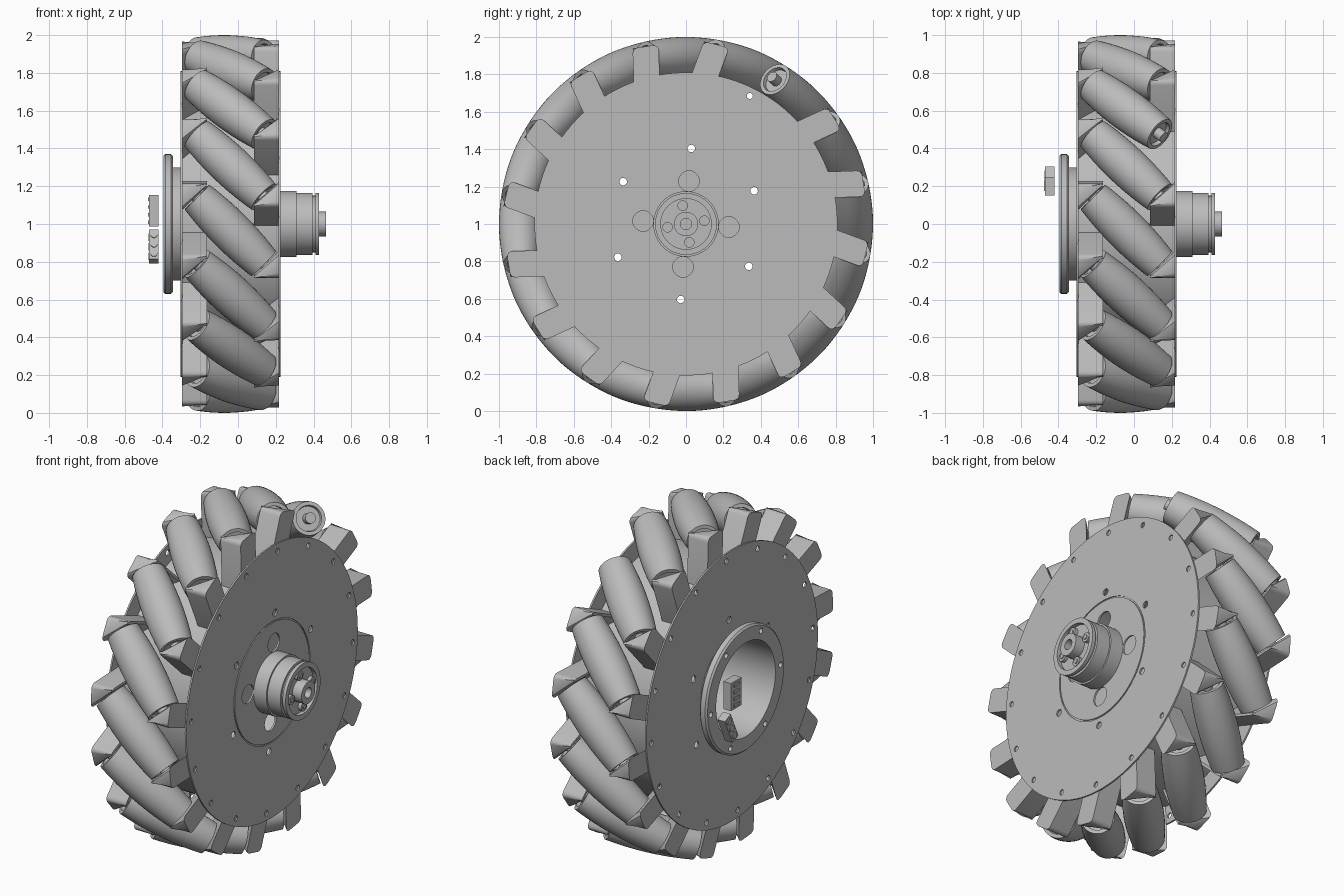
import bpy, bmesh
from math import radians, cos, sin, sqrt, pi
from mathutils import Matrix, Vector

cube = bpy.data.objects.get("Cube")
if cube:
    bpy.data.objects.remove(cube, do_unlink=True)

grey = bpy.data.materials.new("metal_grey")
grey.use_nodes = True
colour = (0.5, 0.5, 0.5, 1)
grey.diffuse_color = colour
grey.node_tree.nodes["Principled BSDF"].inputs["Base Color"].default_value = colour

AXLE = Matrix.Translation((0, 0, 1))
MID = -0.04      # middle plane of the wheel
COUNT = 16
STEP = 360 / COUNT


def add_object(name, bm, matrix=AXLE):
    bmesh.ops.recalc_face_normals(bm, faces=bm.faces[:])
    mesh = bpy.data.meshes.new(name)
    bm.to_mesh(mesh)
    bm.free()
    mesh.materials.append(grey)
    ob = bpy.data.objects.new(name, mesh)
    bpy.context.collection.objects.link(ob)
    ob.matrix_world = matrix
    return ob


def smooth(ob, angle=35):
    bpy.ops.object.select_all(action='DESELECT')
    ob.select_set(True)
    bpy.context.view_layer.objects.active = ob
    bpy.ops.object.shade_smooth_by_angle(angle=radians(angle))


def apply_modifier(ob, mod):
    bpy.context.view_layer.objects.active = ob
    bpy.ops.object.modifier_apply(modifier=mod.name)


def lathe(name, profile, steps=96, closed=True):
    """Spin (x, radius) points around the x axis."""
    bm = bmesh.new()
    vs = [bm.verts.new((x, 0, r)) for x, r in profile]
    pairs = list(zip(vs, vs[1:] + vs[:1]))
    edges = [bm.edges.new(p) for p in (pairs if closed else pairs[:-1])]
    bmesh.ops.spin(bm, geom=vs + edges, axis=(1, 0, 0), cent=(0, 0, 0),
                   angle=2 * pi, steps=steps, use_merge=True)
    bmesh.ops.remove_doubles(bm, verts=bm.verts[:], dist=1e-5)
    return add_object(name, bm)


def add_rod(bm, x0, x1, y, z, r, segments=20):
    m = Matrix.Translation(((x0 + x1) / 2, y, z)) @ Matrix.Rotation(pi / 2, 4, 'Y')
    bmesh.ops.create_cone(bm, cap_ends=True, segments=segments, radius1=r,
                          radius2=r, depth=x1 - x0, matrix=m)


def rod_circle(bm, x0, x1, ring, count, start, r):
    for i in range(count):
        a = radians(start + 360 * i / count)
        add_rod(bm, x0, x1, ring * cos(a), ring * sin(a), r)


def drill(ob, x0, x1, circles):
    bm = bmesh.new()
    for c in circles:
        rod_circle(bm, x0, x1, *c)
    cutter = add_object(ob.name + "_cutter", bm)
    cutter.hide_render = True
    mod = ob.modifiers.new("holes", 'BOOLEAN')
    mod.operation, mod.solver, mod.object = 'DIFFERENCE', 'EXACT', cutter
    bpy.context.view_layer.update()
    apply_modifier(ob, mod)
    bpy.data.objects.remove(cutter, do_unlink=True)


# Side plates with bolt holes
rim_holes = (0.765, COUNT, 86, 0.016)
plate_holes = (0.405, 6, 86, 0.02)
outer_plate = lathe("outer_plate", [
    (0.215, 0), (0.215, 0.81), (0.225, 0.81), (0.225, 0.36), (0.22, 0.36),
    (0.22, 0.352), (0.226, 0.352), (0.226, 0)], closed=False)
drill(outer_plate, 0.15, 0.3, [rim_holes, plate_holes, (0.23, 4, 86, 0.055)])
smooth(outer_plate)

inner_plate = lathe("inner_plate", [
    (-0.305, 0.29), (-0.305, 0.81), (-0.295, 0.81), (-0.295, 0.29)])
drill(inner_plate, -0.4, -0.2, [rim_holes, plate_holes])
smooth(inner_plate)

# Drum between the plates
smooth(lathe("drum", [(-0.295, 0.5), (-0.295, 0.7), (0.215, 0.7), (0.215, 0.5)]))

# Hollow housing with a bolted flange
housing = lathe("housing", [
    (0.09, 0), (0.09, 0.28), (-0.395, 0.28), (-0.395, 0.36), (-0.385, 0.37),
    (-0.355, 0.37), (-0.345, 0.36), (-0.345, 0.3), (0.1, 0.3), (0.1, 0)],
    closed=False)
drill(housing, -0.45, -0.37, [(0.33, 6, 56, 0.016)])
smooth(housing)

# Stepped hub with recessed face
smooth(lathe("hub", [
    (0.22, 0), (0.22, 0.175), (0.31, 0.175), (0.31, 0.165), (0.395, 0.165),
    (0.395, 0.15), (0.41, 0.15), (0.41, 0.165), (0.43, 0.165), (0.43, 0.135),
    (0.405, 0.135), (0.405, 0.065), (0.465, 0.065), (0.465, 0.03),
    (0.42, 0.03), (0.42, 0)], steps=64, closed=False))
bm = bmesh.new()
rod_circle(bm, 0.4, 0.425, 0.1, 4, 10, 0.028)
rod_circle(bm, 0.4, 0.43, 0.1, 4, 10, 0.014)
smooth(add_object("hub_screws", bm))

# Roller: barrel whose outside follows the wheel's circle
HALF = 0.25
barrel = []
for i in range(13):
    s = HALF * (i / 6 - 1)
    barrel.append((s, 1 - sqrt(0.89 ** 2 + s * s / 2)))
ends = [(HALF, 0.072), (HALF - 0.02, 0.068), (HALF - 0.02, 0.03), (HALF + 0.03, 0.03),
        (HALF + 0.03, 0)]
profile = [(-s, r) for s, r in reversed(ends)] + barrel + ends
roller = lathe("roller", profile, steps=40, closed=False)
smooth(roller)

# Bracket: wedge between plate and roller end
bm = bmesh.new()
plan = [(0.257, 0.11), (0.257, 0.25), (0.125, 0.25), (0.125, 0.235)]
low = [bm.verts.new((x, -t, 0.62)) for x, t in plan]
high = [bm.verts.new((x, -t, 0.965 - 0.12 * (t - 0.11))) for x, t in plan]
bm.faces.new(low)
bm.faces.new(high)
for i in range(4):
    j = (i + 1) % 4
    bm.faces.new((low[i], low[j], high[j], high[i]))
bmesh.ops.recalc_face_normals(bm, faces=bm.faces[:])
corners = [e for e in bm.edges if e.verts[0].co.z > 0.8 and e.verts[1].co.z > 0.8
           and abs(e.verts[0].co.x - e.verts[1].co.x) > 0.1]
bmesh.ops.bevel(bm, geom=corners, offset=0.025, segments=3, profile=0.5,
                affect='EDGES')
bracket = add_object("bracket", bm)
smooth(bracket)


def place(source, name, matrix):
    ob = bpy.data.objects.new(name, source.data)
    bpy.context.collection.objects.link(ob)
    ob.matrix_world = matrix


# Rollers and brackets around the rim
tilt = Matrix.Translation((0, 0, 0.89)) @ Matrix.Rotation(radians(-45), 4, 'Z')
flip = Matrix.Rotation(pi, 4, 'Z')
for k in range(COUNT):
    spot = (Matrix.Translation((MID, 0, 1))
            @ Matrix.Rotation(radians(92.2 + STEP * k), 4, 'X'))
    place(roller, f"roller_{k + 1}", spot @ tilt)
    if k != 10:      # one outer bracket is absent
        place(bracket, f"outer_bracket_{k + 1}", spot)
    place(bracket, f"inner_bracket_{k + 1}", spot @ flip)
for source in (roller, bracket):
    bpy.data.objects.remove(source, do_unlink=True)


def add_box(bm, size, centre):
    m = Matrix.Translation(centre) @ Matrix.Diagonal((*size, 1))
    bmesh.ops.create_cube(bm, size=1, matrix=m)


# Small connector and tilted terminal block
bm = bmesh.new()
add_box(bm, (0.05, 0.1, 0.165), (0, 0, 0))
for i in range(4):
    add_box(bm, (0.008, 0.05, 0.018), (-0.026, 0, 0.04 * (i - 1.5)))
add_object("connector", bm, Matrix.Translation((-0.447, 0.2, 1.07)))

bm = bmesh.new()
add_box(bm, (0.05, 0.06, 0.17), (0, 0, 0))
for i in range(3):
    z = 0.055 * (i - 1)
    add_rod(bm, -0.03, 0, 0, z, 0.02)
    m = Matrix.Translation((0, -0.03, z)) @ Matrix.Rotation(pi / 2, 4, 'X')
    bmesh.ops.create_cone(bm, cap_ends=True, segments=20, radius1=0.018,
                          radius2=0.018, depth=0.012, matrix=m)
terminal = add_object("terminal_block", bm, Matrix.Translation((-0.445, 0.24, 0.88))
                      @ Matrix.Rotation(radians(-25), 4, 'X'))
smooth(terminal)
